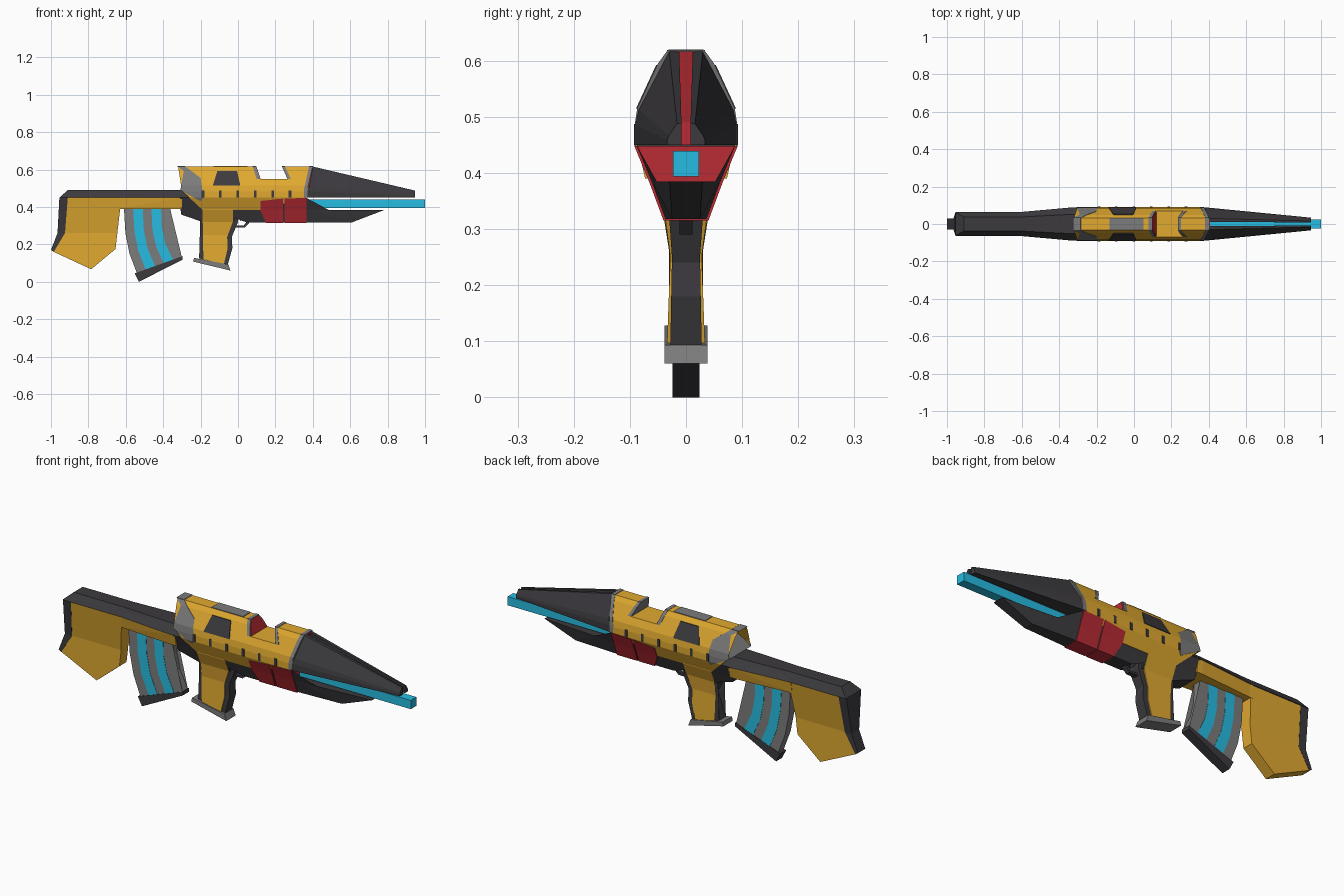
import bpy, bmesh

COLORS = {"orange": (0.75, 0.40, 0.03, 1), "dark": (0.045, 0.042, 0.048, 1),
          "red": (0.50, 0.025, 0.035, 1), "cyan": (0.02, 0.50, 0.75, 1),
          "grey": (0.20, 0.20, 0.20, 1)}
MATS = {}
for key, col in COLORS.items():
    MATS[key] = bpy.data.materials.new(key)
    MATS[key].diffuse_color = col


def interp(table, t):
    if t <= table[0][0]:
        return table[0][1]
    for (a, va), (b, vb) in zip(table, table[1:]):
        if t <= b:
            return va + (vb - va) * (t - a) / (b - a)
    return table[-1][1]


def make(name, verts, faces, color):
    bm = bmesh.new()
    vs = [bm.verts.new(v) for v in verts]
    for f in faces:
        bm.faces.new([vs[i] for i in f])
    bmesh.ops.recalc_face_normals(bm, faces=bm.faces)
    bmesh.ops.dissolve_limit(bm, angle_limit=0.01, verts=bm.verts, edges=bm.edges)
    me = bpy.data.meshes.new(name)
    bm.to_mesh(me)
    bm.free()
    me.materials.append(MATS[color])
    ob = bpy.data.objects.new(name, me)
    bpy.context.collection.objects.link(ob)
    return ob


def slab(name, profile, color, wz, wx=((0, 1),), off=0.0):
    """Side profile (x, z) thickened in y; half width is wz(z) * wx(x) + off."""
    bm = bmesh.new()
    bm.faces.new([bm.verts.new((x, 0, z)) for x, z in profile])
    bmesh.ops.triangulate(bm, faces=bm.faces)
    cuts = [((0, 0, z), (0, 0, 1)) for z, _ in wz] + [((x, 0, 0), (1, 0, 0)) for x, _ in wx]
    for co, no in cuts:
        bmesh.ops.bisect_plane(bm, geom=bm.verts[:] + bm.edges[:] + bm.faces[:],
                               plane_co=co, plane_no=no, dist=1e-5)
    bm.verts.index_update()
    n = len(bm.verts)
    half = [interp(wz, v.co.z) * interp(wx, v.co.x) + off for v in bm.verts]
    verts = [(v.co.x, s * h, v.co.z) for s in (-1, 1) for v, h in zip(bm.verts, half)]
    faces = []
    for f in bm.faces:
        ids = [v.index for v in f.verts]
        faces += [ids, [i + n for i in reversed(ids)]]
    for e in bm.edges:
        if e.is_boundary:
            a, b = (v.index for v in e.verts)
            faces.append((a, b, b + n, a + n))
    bm.free()
    return make(name, verts, faces, color)


def flat(h):
    return [(0, h)]


# width tables: body hull and stock
HULL = [(0.315, 0.037), (0.385, 0.063), (0.45, 0.09), (0.482, 0.09),
        (0.515, 0.085), (0.595, 0.048), (0.617, 0.032)]
STOCK = [(0.26, 0.03), (0.45, 0.06), (0.49, 0.035)]
FLARE = [(-0.62, 1.05), (-0.33, 1.48)]

# stock
slab("stock_top_rail", [(-0.955, 0.45), (-0.91, 0.49), (-0.29, 0.49), (-0.19, 0.45)],
     "dark", STOCK, FLARE)
slab("stock_arm", [(-0.64, 0.45), (-0.64, 0.39), (-0.3, 0.39), (-0.3, 0.45)],
     "orange", STOCK, FLARE, -0.002)
slab("stock_body", [(-0.91, 0.45), (-0.63, 0.45), (-0.63, 0.39), (-0.655, 0.175),
                    (-0.785, 0.067), (-0.985, 0.16), (-0.925, 0.26)], "orange", STOCK, off=-0.001)
slab("butt_pad", [(-0.955, 0.45), (-0.91, 0.45), (-0.925, 0.26), (-0.985, 0.16),
                  (-1.0, 0.17), (-0.965, 0.26)], "dark", STOCK)

# lower receiver and tapered fore-end
slab("lower_receiver", [(-0.31, 0.45), (-0.305, 0.36), (-0.19, 0.32), (-0.02, 0.32),
                        (-0.02, 0.385), (0.045, 0.385), (0.045, 0.318), (0.61, 0.318),
                        (0.785, 0.385), (0.362, 0.385), (0.362, 0.45)],
     "dark", HULL, [(0.365, 1), (0.785, 0.5)], -0.002)

# upper shell with sight notch and spiked rear edge
slab("upper_shell", [(-0.32, 0.617), (0.08, 0.617), (0.115, 0.55), (0.265, 0.55),
                     (0.235, 0.617), (0.395, 0.617), (0.365, 0.49), (0.365, 0.45),
                     (0.12, 0.45), (0.12, 0.385), (-0.19, 0.385), (-0.2, 0.43),
                     (-0.3, 0.487), (-0.232, 0.555)], "orange", HULL)
slab("rear_trim", [(-0.327, 0.619), (-0.285, 0.619), (-0.2, 0.555), (-0.262, 0.492),
                   (-0.185, 0.45), (-0.2, 0.43), (-0.308, 0.49), (-0.237, 0.555)],
     "grey", HULL, off=0.002)
slab("front_trim", [(0.4, 0.619), (0.37, 0.49), (0.37, 0.45), (0.352, 0.45),
                    (0.352, 0.49), (0.38, 0.619)], "grey", HULL, off=0.002)
slab("notch_rear_trim", [(0.078, 0.619), (0.096, 0.619), (0.117, 0.55), (0.1, 0.55)],
     "grey", HULL, off=0.002)
slab("notch_front_trim", [(0.234, 0.619), (0.25, 0.619), (0.282, 0.55), (0.264, 0.55)],
     "grey", HULL, off=0.002)
slab("notch_red_face", [(0.094, 0.617), (0.098, 0.617), (0.121, 0.548), (0.112, 0.548)],
     "red", HULL, off=-0.004)
slab("slot_red_face", [(0.39, 0.616), (0.405, 0.616), (0.375, 0.49), (0.375, 0.45),
                       (0.36, 0.45)], "red", flat(0.016))
slab("top_plate", [(-0.13, 0.61), (-0.13, 0.62), (0.05, 0.62), (0.05, 0.61)],
     "grey", flat(0.031))
slab("side_vent", [(-0.135, 0.515), (-0.11, 0.592), (-0.005, 0.592), (0.012, 0.515)],
     "dark", HULL, off=0.004)
for i in range(6):
    x = -0.187 + i * 0.093
    slab("vent_slot", [(x - 0.007, 0.45), (x + 0.007, 0.45), (x + 0.007, 0.487),
                       (x - 0.007, 0.487)], "dark", HULL, off=0.003)

# red collar in two segments
slab("red_collar_rear", [(0.12, 0.432), (0.241, 0.445), (0.241, 0.315), (0.15, 0.315),
                         (0.12, 0.38)], "red", HULL, off=0.003)
slab("red_collar_front", [(0.249, 0.445), (0.365, 0.448), (0.365, 0.315), (0.249, 0.315)],
     "red", HULL, off=0.003)

# energy barrel
slab("barrel", [(0.3, 0.394), (1.0, 0.394), (1.0, 0.439), (0.3, 0.439)], "cyan", flat(0.023))

# split nose: one half lofted, then the other side
root = [(0.37, 0.012, 0.45), (0.37, 0.09, 0.45), (0.37, 0.09, 0.485), (0.38, 0.084, 0.513),
        (0.4, 0.03, 0.616), (0.4, 0.012, 0.616)]
tip = [(0.945, 0.008, 0.45), (0.945, 0.034, 0.45), (0.945, 0.034, 0.458), (0.945, 0.031, 0.466),
       (0.945, 0.016, 0.488), (0.945, 0.008, 0.488)]
for side, s in (("left", 1), ("right", -1)):
    pts = [(x, s * y, z) for x, y, z in root + tip]
    n = len(root)
    quads = [(i, (i + 1) % n, (i + 1) % n + n, i + n) for i in range(n)]
    make("nose_" + side, pts, quads + [range(n), range(n, 2 * n)], "dark")

# grip
slab("grip_spine", [(-0.2, 0.39), (-0.2, 0.32), (-0.165, 0.245), (-0.208, 0.125),
                    (-0.055, 0.09), (-0.03, 0.18), (-0.033, 0.24), (0.0, 0.32), (0.0, 0.39)],
     "dark", [(0.09, 0.028), (0.25, 0.025), (0.32, 0.03)])
slab("grip_panels", [(-0.19, 0.4), (-0.185, 0.32), (-0.14, 0.25), (-0.185, 0.12),
                     (-0.075, 0.095), (-0.055, 0.18), (-0.058, 0.24), (-0.028, 0.32),
                     (-0.028, 0.4)], "orange",
     [(0.09, 0.034), (0.25, 0.028), (0.32, 0.037), (0.385, 0.064)])
slab("grip_base", [(-0.235, 0.128), (-0.052, 0.093), (-0.04, 0.06), (-0.24, 0.108)],
     "grey", flat(0.038))

# trigger and guard
slab("trigger", [(-0.015, 0.39), (0.018, 0.39), (0.008, 0.355), (0.015, 0.325),
                 (-0.005, 0.345)], "dark", flat(0.01))
slab("trigger_guard", [(0.045, 0.385), (0.06, 0.385), (0.06, 0.315), (0.035, 0.29),
                       (-0.03, 0.29), (-0.03, 0.3), (0.03, 0.3), (0.045, 0.32)],
     "dark", flat(0.012))

# curved magazine: left and right edge paths, stripes placed between them
left = [(-0.61, 0.4), (-0.602, 0.26), (-0.58, 0.15), (-0.54, 0.045)]
right = [(-0.365, 0.4), (-0.362, 0.3), (-0.345, 0.22), (-0.3, 0.13)]


def band(u):
    return [(a + (c - a) * u, b + (d - b) * u) for (a, b), (c, d) in zip(left, right)]


slab("magazine", band(0) + band(1)[::-1], "grey", flat(0.022))
for u in (0.2, 0.6):
    slab("magazine_stripe", band(u) + band(u + 0.21)[::-1], "cyan", flat(0.0235))
slab("magazine_base", [(-0.553, 0.045), (-0.297, 0.137), (-0.297, 0.118), (-0.53, 0.0)],
     "dark", flat(0.0245))
